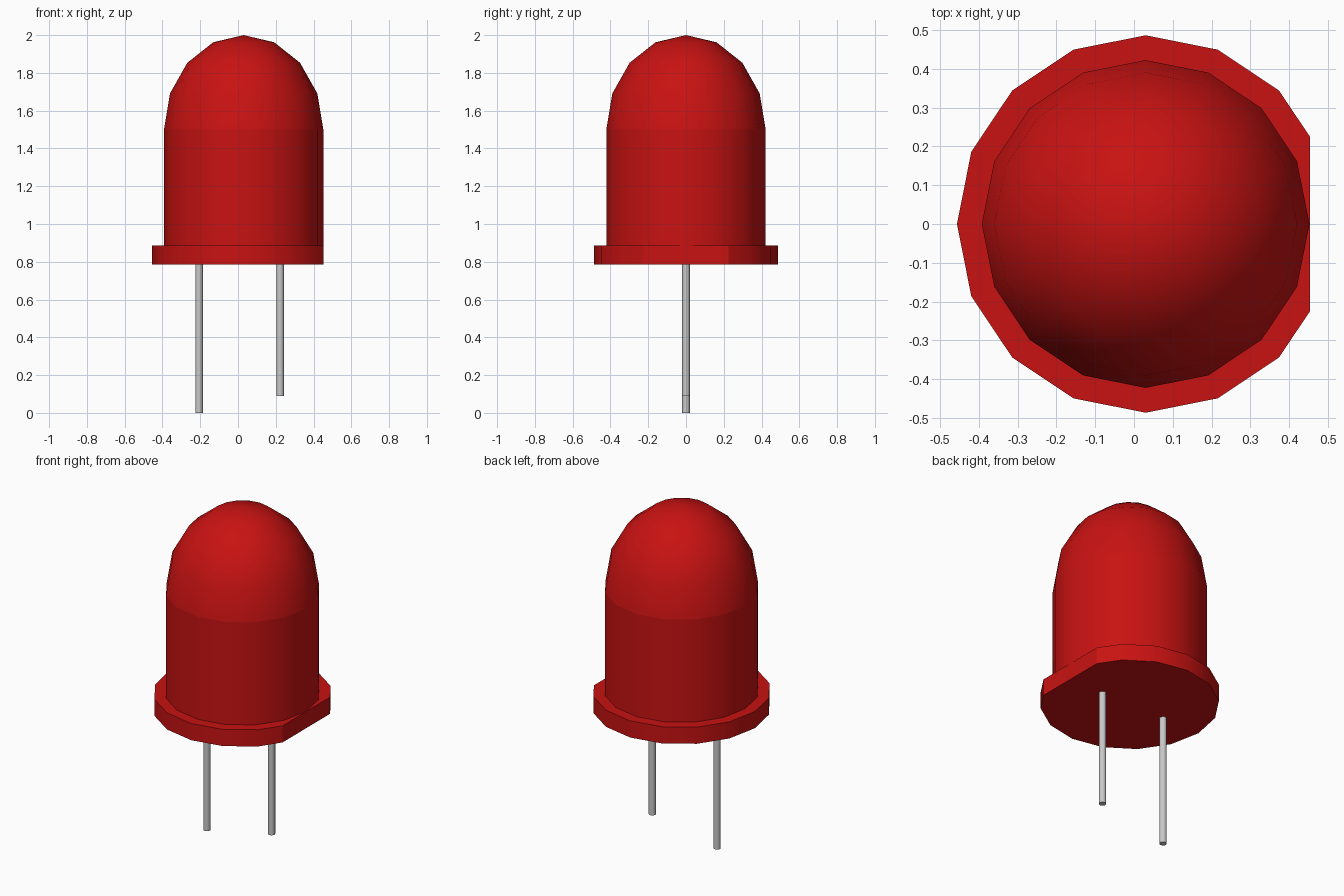
import bpy, bmesh, math

cube = bpy.data.objects.get("Cube")
if cube:
    bpy.data.objects.remove(cube, do_unlink=True)

SIDES = 16
CX = 0.03          # axis of the bulb
R = 0.422          # barrel radius
RIM_R = 0.486      # flange radius
FLAT_X = 0.453     # flat side of the flange


def material(name, color, rough):
    m = bpy.data.materials.new(name)
    m.diffuse_color = (*color, 1)
    m.use_nodes = True
    bsdf = m.node_tree.nodes["Principled BSDF"]
    bsdf.inputs["Base Color"].default_value = (*color, 1)
    bsdf.inputs["Roughness"].default_value = rough
    return m


red = material("red plastic", (0.58, 0.006, 0.006), 0.5)
grey = material("grey metal", (0.58, 0.58, 0.58), 0.5)


def ring(cx, r, n=SIDES):
    return [(cx + r * math.cos(math.tau * i / n), r * math.sin(math.tau * i / n))
            for i in range(n)]


def loft(name, rings, mat, apex=None, cap_bottom=True, cap_top=True, angle=30):
    """Skin a stack of (outline, z) rings, closing the ends with caps or a pole."""
    bm = bmesh.new()
    loops = [[bm.verts.new((x, y, z)) for x, y in pts] for pts, z in rings]
    n = len(loops[0])
    for a, b in zip(loops, loops[1:]):
        for i in range(n):
            j = (i + 1) % n
            bm.faces.new((a[i], a[j], b[j], b[i]))
    if cap_bottom:
        bm.faces.new(loops[0][::-1])
    if apex:
        tip = bm.verts.new(apex)
        for i in range(n):
            bm.faces.new((loops[-1][i], loops[-1][(i + 1) % n], tip))
    elif cap_top:
        bm.faces.new(loops[-1])
    me = bpy.data.meshes.new(name)
    bm.to_mesh(me)
    bm.free()
    me.materials.append(mat)
    ob = bpy.data.objects.new(name, me)
    bpy.context.collection.objects.link(ob)
    bpy.ops.object.select_all(action='DESELECT')
    ob.select_set(True)
    bpy.context.view_layer.objects.active = ob
    bpy.ops.object.shade_smooth_by_angle(angle=math.radians(angle))
    return ob


# Bulb: straight barrel and a taller-than-round dome
loft("barrel", [(ring(CX, R), 0.885), (ring(CX, R), 1.5)], red,
     cap_bottom=False, cap_top=False)
steps = [math.radians(22.5 * k) for k in range(4)]
loft("dome", [(ring(CX, R * math.cos(t)), 1.5 + 0.5 * math.sin(t)) for t in steps],
     red, apex=(CX, 0, 2.0), cap_bottom=False, angle=60)

# Flange: polygon with one side cut flat
outline = ring(CX, RIM_R)[2:15]
corner_y = 0.225
outline = [(FLAT_X, corner_y)] + outline + [(FLAT_X, -corner_y)]
loft("flange", [(outline, 0.785), (outline, 0.885)], red)

# Leads: long and short, set slightly into the flange
for name, x, bottom in (("long_lead", -0.206, 0.0), ("short_lead", 0.223, 0.09)):
    loft(name, [(ring(x, 0.02), bottom), (ring(x, 0.02), 0.80)], grey)
